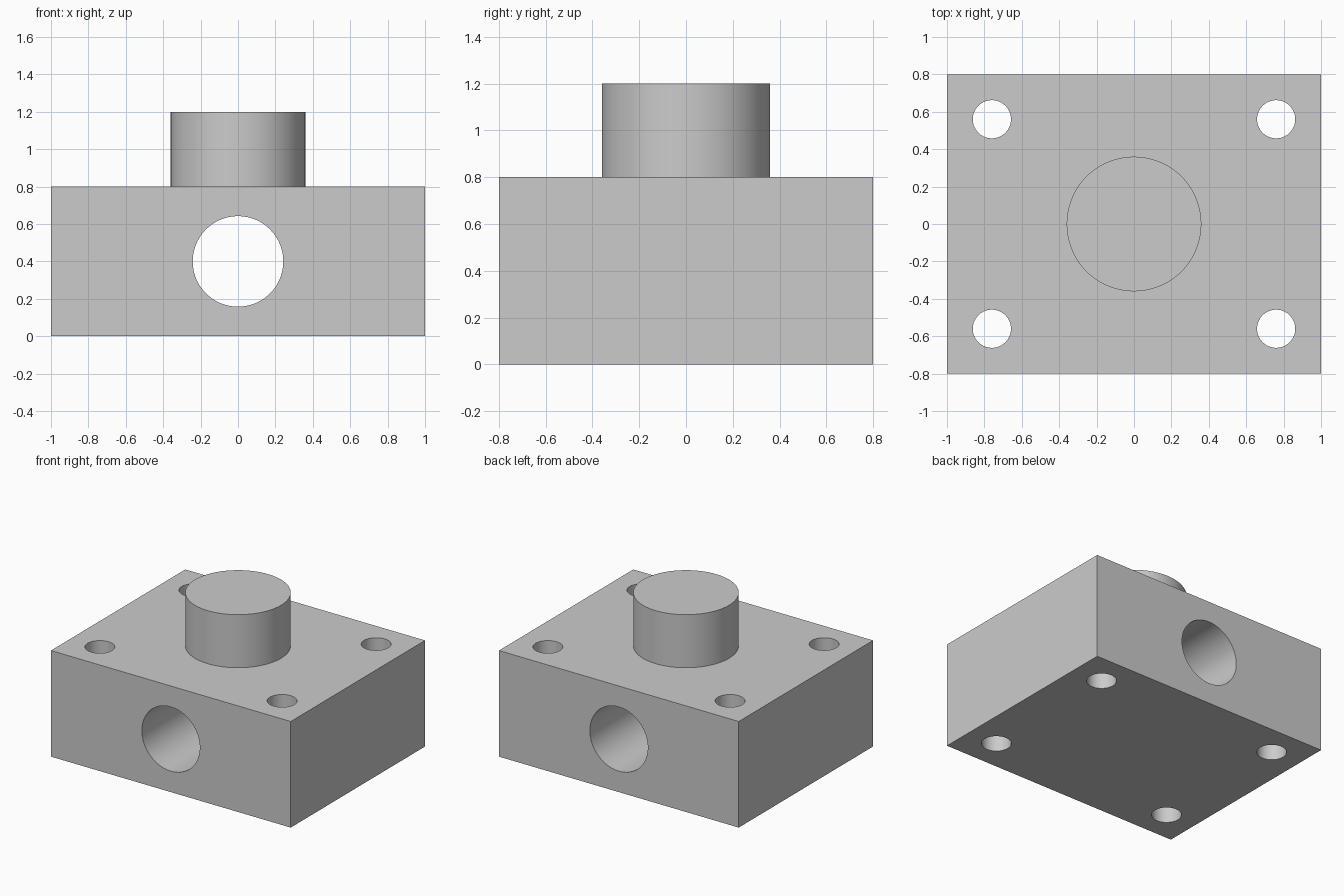
import bpy
from math import pi, radians

default = bpy.data.objects.get("Cube")
if default:
    bpy.data.objects.remove(default, do_unlink=True)

grey = bpy.data.materials.new("light grey")
grey.use_nodes = True
colour = (0.6, 0.6, 0.6, 1)
grey.diffuse_color = colour
grey.node_tree.nodes["Principled BSDF"].inputs["Base Color"].default_value = colour


def cylinder(name, radius, depth, location, rotation=(0, 0, 0)):
    bpy.ops.mesh.primitive_cylinder_add(
        vertices=96, radius=radius, depth=depth, location=location, rotation=rotation)
    obj = bpy.context.object
    obj.name = name
    obj.data.materials.append(grey)
    return obj


def combine(target, tool, operation):
    """Apply a boolean and discard the tool."""
    tool.hide_render = True
    mod = target.modifiers.new(tool.name, 'BOOLEAN')
    mod.object = tool
    mod.operation = operation
    mod.solver = 'EXACT'
    bpy.context.view_layer.objects.active = target
    bpy.ops.object.modifier_apply(modifier=mod.name)
    bpy.data.objects.remove(tool, do_unlink=True)


# Rectangular body
bpy.ops.mesh.primitive_cube_add(size=1, location=(0, 0, 0.4))
block = bpy.context.object
block.name = "mounting_block"
block.scale = (2, 1.6, 0.8)
bpy.ops.object.transform_apply(location=True, rotation=False, scale=True)
block.data.materials.append(grey)

# Round boss, sunk slightly into the body
combine(block, cylinder("boss", 0.36, 0.5, (0, 0, 0.95)), 'UNION')

# Cross bore from front to back
combine(block, cylinder("cross_bore", 0.242, 2, (0, 0, 0.4), (pi / 2, 0, 0)), 'DIFFERENCE')

# Four corner bolt holes
for x in (-0.76, 0.76):
    for y in (-0.56, 0.56):
        combine(block, cylinder("bolt_hole", 0.102, 1.2, (x, y, 0.4)), 'DIFFERENCE')

# Smooth round walls with crisp rims
bpy.ops.object.select_all(action='DESELECT')
block.select_set(True)
bpy.context.view_layer.objects.active = block
bpy.ops.object.shade_smooth_by_angle(angle=radians(30))
